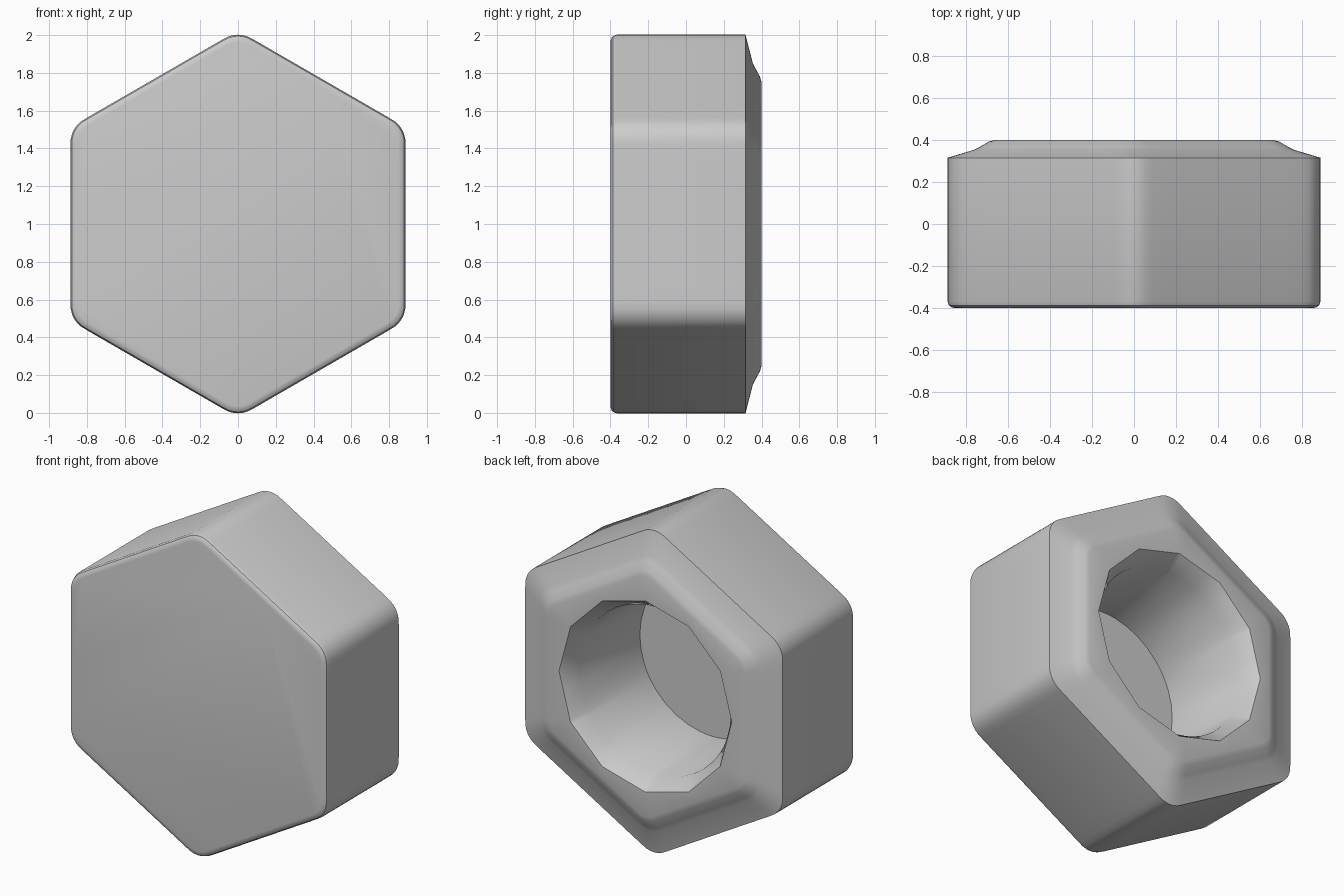
import bpy, bmesh
from math import radians, sin, cos, tan, sqrt

cube = bpy.data.objects.get("Cube")
if cube:
    bpy.data.objects.remove(cube, do_unlink=True)

steel = bpy.data.materials.new("light_grey_steel")
steel.use_nodes = True
colour = (0.6, 0.6, 0.6, 1)
steel.diffuse_color = colour
steel.node_tree.nodes["Principled BSDF"].inputs["Base Color"].default_value = colour

# Shared directions: flats every 10 degrees, extra ones around each hex corner
FLAT = (-20, -10, 0, 10, 20)
CORNER = (25, 27, 28.5, 30, 31.5, 33, 35)
ANGLES = [60 * k + a for k in range(6) for a in FLAT + CORNER]


def hexagon(apothem, rounding):
    """Radius of a rounded hexagon in a given direction."""
    def radius(deg):
        off = abs((deg + 30) % 60 - 30)
        inner = apothem - rounding
        if apothem * tan(radians(off)) <= inner * tan(radians(30)):
            return apothem / cos(radians(off))
        centre = inner / cos(radians(30))
        a = radians(30 - off)
        return centre * cos(a) + sqrt(rounding ** 2 - (centre * sin(a)) ** 2)
    return radius


def polygon(sides, size):
    step = 360 / sides
    def radius(deg):
        return size * cos(radians(step / 2)) / cos(radians(deg % step - step / 2))
    return radius


def circle(size):
    return lambda deg: size


# Sections from the closed front, over the collar, down into the blind hole
sections = [
    (-0.4, hexagon(0.85, 0.11)),
    (-0.397, hexagon(0.866, 0.125)),
    (-0.387, hexagon(0.88, 0.137)),
    (-0.367, hexagon(0.887, 0.143)),
    (0.315, hexagon(0.887, 0.143)),
    (0.353, hexagon(0.76, 0.15)),
    (0.366, hexagon(0.735, 0.14)),
    (0.392, hexagon(0.69, 0.11)),
    (0.4, hexagon(0.66, 0.08)),
    (0.4, polygon(12, 0.595)),
    (0.3, circle(0.52)),
    (-0.26, circle(0.5)),
]

bm = bmesh.new()
rings = []
for y, radius in sections:
    rings.append([bm.verts.new((radius(a) * cos(radians(a)), y,
                                1 + radius(a) * sin(radians(a)))) for a in ANGLES])
for lower, upper in zip(rings, rings[1:]):
    for i in range(len(ANGLES)):
        bm.faces.new((lower[i - 1], lower[i], upper[i], upper[i - 1]))
bm.faces.new(rings[0])
bm.faces.new(rings[-1])
bmesh.ops.recalc_face_normals(bm, faces=bm.faces)

mesh = bpy.data.meshes.new("hex_cap_nut")
bm.to_mesh(mesh)
bm.free()
nut = bpy.data.objects.new("hex_cap_nut", mesh)
bpy.context.collection.objects.link(nut)
mesh.materials.append(steel)

bpy.ops.object.select_all(action="DESELECT")
nut.select_set(True)
bpy.context.view_layer.objects.active = nut
bpy.ops.object.shade_smooth_by_angle(angle=radians(35))
